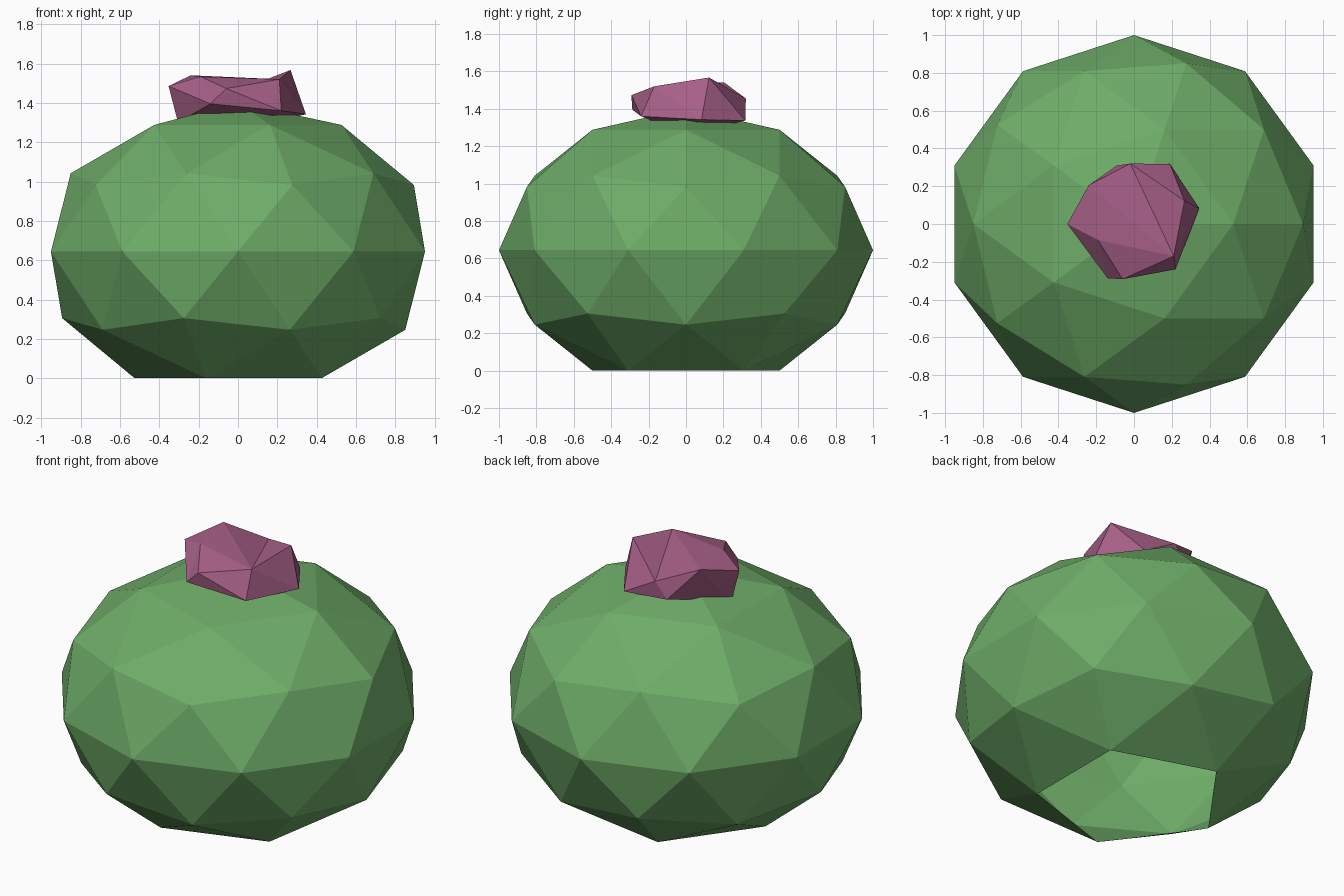
import bpy, bmesh

if "Cube" in bpy.data.objects:
    bpy.data.objects.remove(bpy.data.objects["Cube"])

def material(name, rgb):
    m = bpy.data.materials.new(name)
    m.diffuse_color = (*rgb, 1)
    m.use_nodes = True
    m.node_tree.nodes["Principled BSDF"].inputs["Base Color"].default_value = m.diffuse_color
    return m

def finish(name, bm, mat):
    me = bpy.data.meshes.new(name)
    bm.to_mesh(me)
    bm.free()
    me.materials.append(mat)
    ob = bpy.data.objects.new(name, me)
    bpy.context.collection.objects.link(ob)
    return ob

green = material("cactus green", (0.156, 0.413, 0.138))
pink = material("flower pink", (0.39, 0.117, 0.246))

# Cactus body: squashed icosphere, open at the bottom
SQUASH = 0.757
bm = bmesh.new()
bmesh.ops.create_icosphere(bm, subdivisions=2, radius=1)
lowest = min(bm.verts, key=lambda v: v.co.z)
bmesh.ops.delete(bm, geom=[lowest], context='VERTS')
base = min(v.co.z for v in bm.verts)
for v in bm.verts:
    v.co.z = (v.co.z - base) * SQUASH
finish("cactus_body", bm, green)

# Flower: irregular faceted lump sunk into the top
points = {
    'A': (-.353, 0, 1.485), 'B': (-.24, .205, 1.54), 'D': (-.02, .32, 1.455),
    'F': (.267, .123, 1.567), 'M': (.21, -.17, 1.52), 'I': (-.06, -.292, 1.473),
    'K': (-.19, -.085, 1.533),
    'J': (-.14, -.287, 1.395), 'H': (.22, -.24, 1.36), 'G': (.345, .083, 1.342),
    'E': (.19, .317, 1.337), 'C': (-.09, .31, 1.36), 'L': (-.305, 0, 1.30),
    'Z': (0, 0, 1.26),
}
top = "KMB KIM BMD DMF ABK"
sides = "AKJ KJI AJL IJH IHM MHG MGF FGE FED DEC DCB BCL BLA"
under = "ZHJ ZGH ZEG ZCE ZLC ZJL"
bm = bmesh.new()
verts = {k: bm.verts.new(p) for k, p in points.items()}
for tri in f"{top} {sides} {under}".split():
    bm.faces.new([verts[c] for c in tri])
bmesh.ops.recalc_face_normals(bm, faces=bm.faces[:])
finish("flower", bm, pink)
